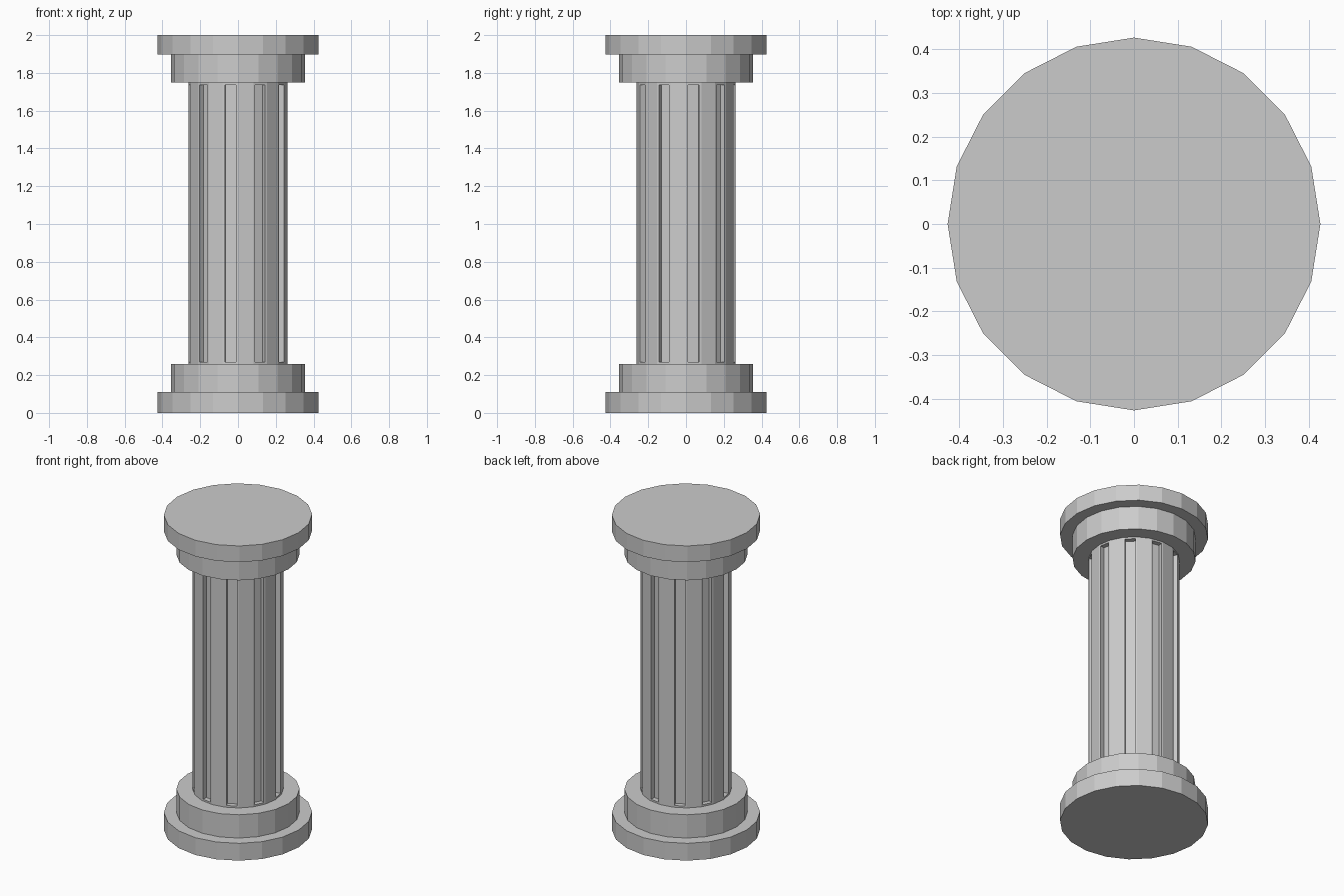
import bpy, bmesh, math

if "Cube" in bpy.data.objects:
    bpy.data.objects.remove(bpy.data.objects["Cube"])

SIDES = 20


def drum(name, radius, z0, z1, flutes=False):
    bm = bmesh.new()
    bmesh.ops.create_cone(bm, cap_ends=True, segments=SIDES,
                          radius1=radius, radius2=radius, depth=z1 - z0)
    bmesh.ops.translate(bm, verts=bm.verts, vec=(0, 0, (z0 + z1) / 2))
    bm.normal_update()
    if flutes:
        # every second side gets a framed, sunken panel
        step = 2 * math.pi / SIDES
        panels = []
        for f in bm.faces:
            if abs(f.normal.z) < 0.5:
                c = f.calc_center_median()
                index = int((math.atan2(c.y, c.x) % (2 * math.pi)) / step)
                if index % 2 == 0:
                    panels.append(f)
        bmesh.ops.inset_individual(bm, faces=panels, thickness=0.011,
                                   use_even_offset=True)
        sunk = bmesh.ops.extrude_discrete_faces(bm, faces=panels)["faces"]
        bm.normal_update()
        for f in sunk:
            bmesh.ops.translate(bm, verts=f.verts, vec=f.normal * -0.03)
        bmesh.ops.recalc_face_normals(bm, faces=bm.faces)
    mesh = bpy.data.meshes.new(name)
    bm.to_mesh(mesh)
    bm.free()
    obj = bpy.data.objects.new(name, mesh)
    bpy.context.collection.objects.link(obj)
    return obj


# Stepped base
drum("base_plinth", 0.427, 0.0, 0.11)
drum("base_collar", 0.355, 0.11, 0.258)

# Fluted shaft
drum("fluted_shaft", 0.262, 0.258, 1.748, flutes=True)

# Stepped capital
drum("capital_collar", 0.355, 1.748, 1.897)
drum("capital_slab", 0.427, 1.897, 2.0)
